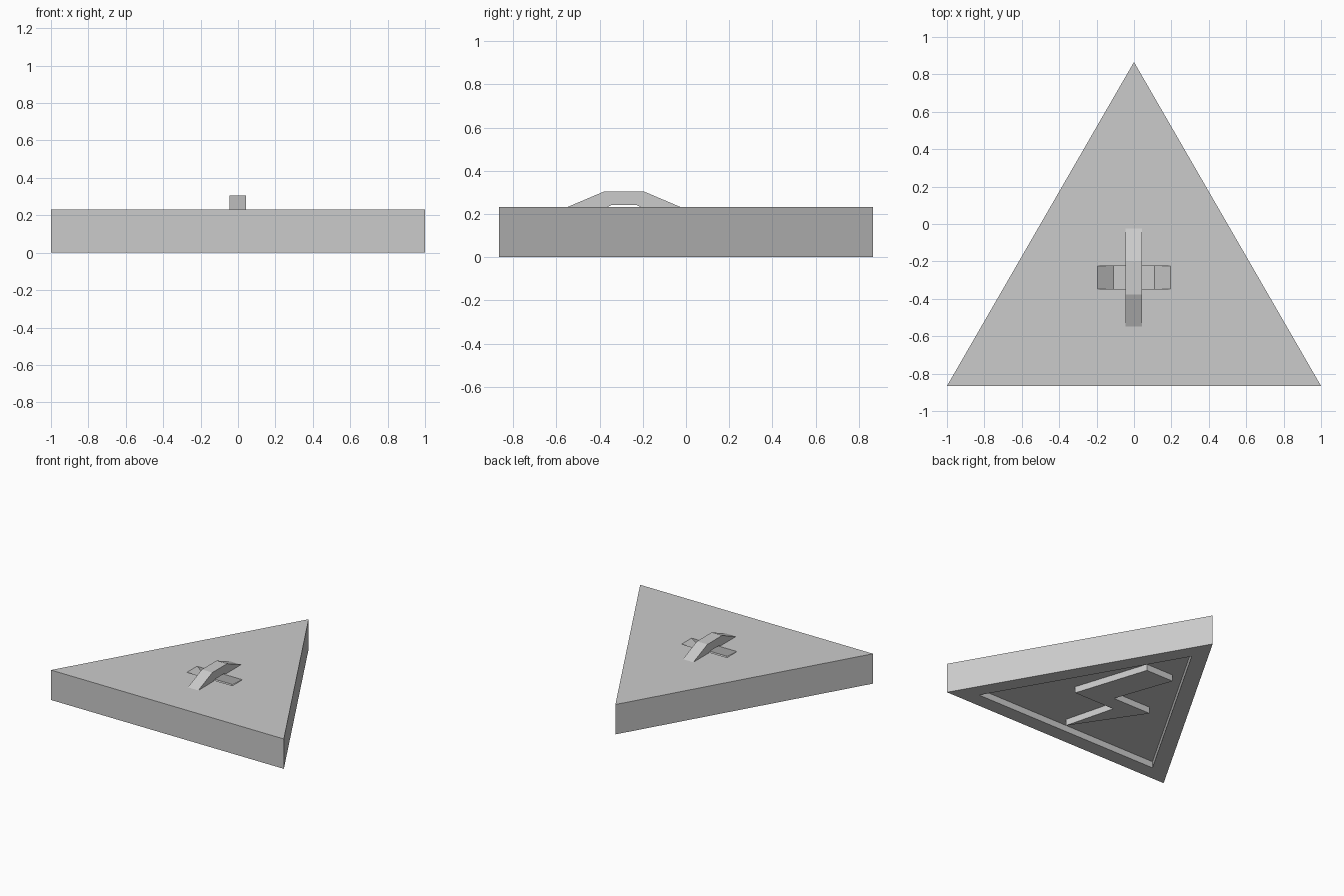
import bpy
from mathutils import Vector

cube = bpy.data.objects.get("Cube")
if cube:
    bpy.data.objects.remove(cube, do_unlink=True)

TOP = 0.232       # upper face of the slab
RECESS = 0.05     # depth of the pocket underneath

grey = bpy.data.materials.new("light_grey")
grey.use_nodes = True
colour = (0.6, 0.6, 0.6, 1)
grey.diffuse_color = colour
grey.node_tree.nodes["Principled BSDF"].inputs["Base Color"].default_value = colour


def prism(name, outline, offset):
    """Extrude a closed outline of 3D points along an offset."""
    base = [Vector(p) for p in outline]
    n = len(base)
    verts = base + [p + Vector(offset) for p in base]
    faces = [tuple(range(n))[::-1], tuple(range(n, 2 * n))]
    faces += [(i, (i + 1) % n, (i + 1) % n + n, i + n) for i in range(n)]
    mesh = bpy.data.meshes.new(name)
    mesh.from_pydata(verts, [], faces)
    mesh.materials.append(grey)
    obj = bpy.data.objects.new(name, mesh)
    bpy.context.collection.objects.link(obj)
    # make the normals point outward
    import bmesh
    bm = bmesh.new()
    bm.from_mesh(mesh)
    bmesh.ops.recalc_face_normals(bm, faces=bm.faces)
    bm.to_mesh(mesh)
    bm.free()
    return obj


def cut(target, cutter):
    """Subtract the cutter from the target and discard it."""
    cutter.hide_render = True
    mod = target.modifiers.new("cut", "BOOLEAN")
    mod.operation = "DIFFERENCE"
    mod.solver = "EXACT"
    mod.object = cutter
    bpy.context.view_layer.objects.active = target
    bpy.ops.object.modifier_apply(modifier=mod.name)
    bpy.data.objects.remove(cutter, do_unlink=True)


def triangle(scale, z):
    """Equilateral triangle scaled about its centroid."""
    c = -0.2887
    corners = [(-1, -0.866), (1, -0.866), (0, 0.866)]
    return [(x * scale, c + (y - c) * scale, z) for x, y in corners]


# Triangular slab with a triangular pocket underneath
slab = prism("triangular_slab", triangle(1, 0), (0, 0, TOP))
cut(slab, prism("pocket_cutter", triangle(0.8, -0.1), (0, 0, 0.1 + RECESS)))

# Sloped-end channel for a cord, running under the loop
channel = [(-0.28, TOP + 0.06), (-0.195, TOP), (-0.11, TOP - 0.06),
           (0.11, TOP - 0.06), (0.195, TOP), (0.28, TOP + 0.06)]
cut(slab, prism("channel_cutter", [(x, -0.347, z) for x, z in channel], (0, 0.122, 0)))

# Arched cord loop on the upper face
mid = -0.287
half = [(0.262, TOP), (0.09, 0.305)]
inner = [(0.06, 0.241), (0.076, TOP)]
arch = half + [(-y, z) for y, z in half[::-1]]
arch += [(-y, z) for y, z in inner[::-1]] + inner
prism("cord_loop", [(-0.046, mid + y, z) for y, z in arch], (0.09, 0, 0))

# Raised lightning bolt inside the pocket
bolt = [(0.30, -0.29), (0.116, 0.28), (-0.121, 0.28), (0.039, -0.174),
        (-0.29, -0.174), (0.053, -0.687), (-0.051, -0.29)]
prism("lightning_bolt", [(x, y, 0) for x, y in bolt], (0, 0, RECESS + 0.005))
